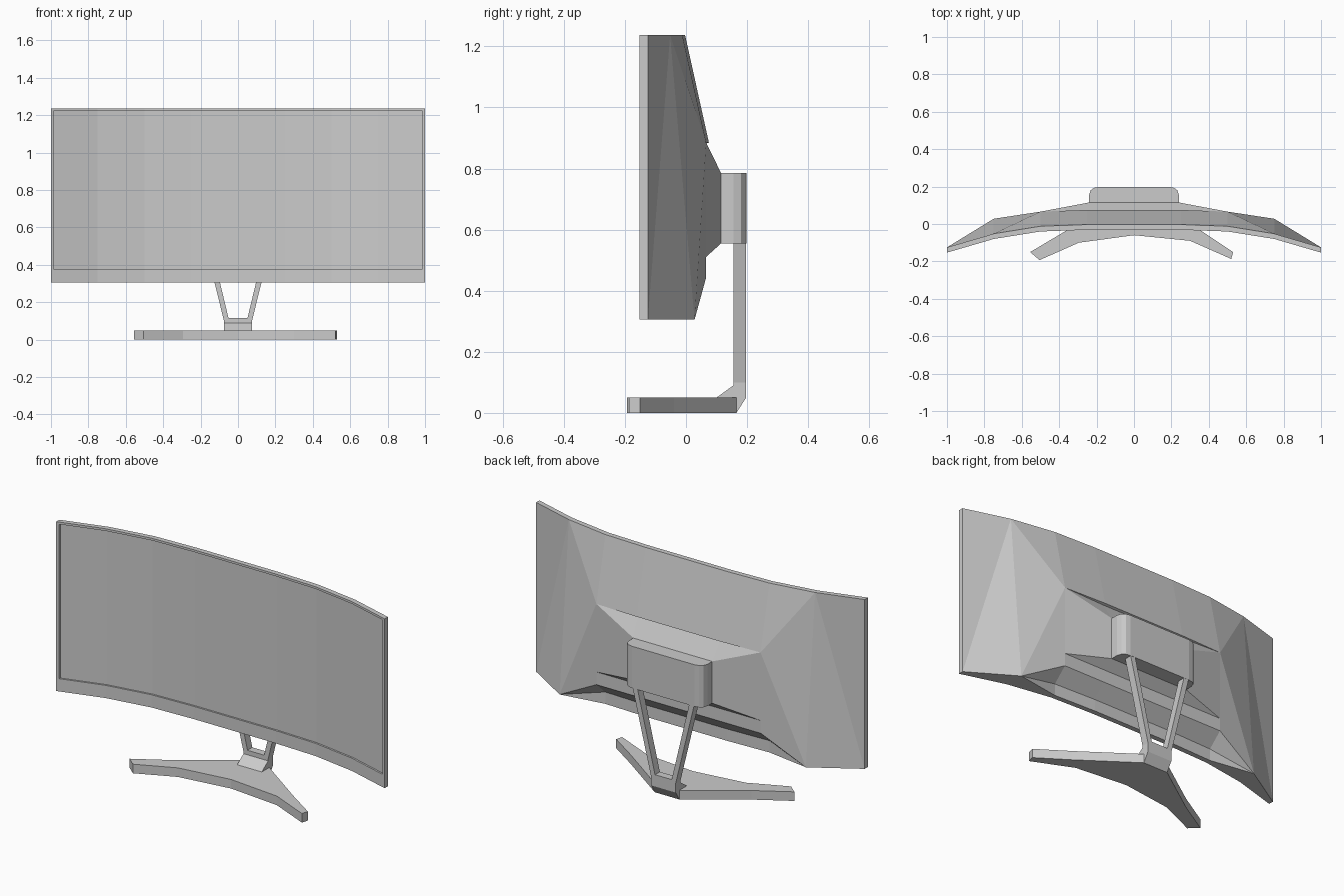
import bpy, bmesh

cube = bpy.data.objects.get("Cube")
if cube:
    bpy.data.objects.remove(cube)

grey = bpy.data.materials.new("plain grey")
grey.use_nodes = True
colour = (0.6, 0.6, 0.6, 1)
grey.diffuse_color = colour
grey.node_tree.nodes["Principled BSDF"].inputs["Base Color"].default_value = colour


def build(name, faces, mirror=False):
    """Make an object from faces given as lists of points, optionally mirrored in x."""
    if mirror:
        faces = faces + [[(-x, y, z) for x, y, z in reversed(f)] for f in faces]
    bm = bmesh.new()
    for f in faces:
        bm.faces.new([bm.verts.new(p) for p in f])
    bmesh.ops.remove_doubles(bm, verts=bm.verts, dist=1e-4)
    bmesh.ops.recalc_face_normals(bm, faces=bm.faces)
    mesh = bpy.data.meshes.new(name)
    bm.to_mesh(mesh)
    bm.free()
    mesh.materials.append(grey)
    obj = bpy.data.objects.new(name, mesh)
    bpy.context.collection.objects.link(obj)
    return obj


def strip(a, b):
    """Quads between two rows of points."""
    return [[a[i], a[i + 1], b[i + 1], b[i]] for i in range(len(a) - 1)]


def prism(name, low, high, mirror=False):
    """Solid between two matching outlines."""
    return build(name, [low, high] + strip(low + low[:1], high + high[:1]), mirror)


# Curve of the panel, seen from above (right half)
XS = [0, 0.25, 0.5, 0.75, 1]
BACK = [-0.003, -0.003, -0.012, -0.052, -0.125]
DEPTH = 0.028
BOTTOM, TOP = 0.305, 1.237


def back(x):
    i = min(int(x * 4), 3)
    return BACK[i] + (BACK[i + 1] - BACK[i]) * (x - XS[i]) * 4


def row(xs, z, offset=0):
    return [(x, back(x) + offset, z) for x in xs]


# Curved panel with a recessed screen inside a thin bezel
EDGE, LOW, HIGH, INSET = 0.985, 0.375, 1.225, 0.01 - DEPTH
inner = XS[:4] + [EDGE]
outer = inner + [1]
front = {z: row(outer, z, -DEPTH) for z in (BOTTOM, LOW, HIGH, TOP)}
panel = strip(front[BOTTOM], front[LOW]) + strip(front[HIGH], front[TOP])
panel += strip(front[LOW][-2:], front[HIGH][-2:])
panel += strip(row(inner, LOW, INSET), row(inner, HIGH, INSET))
for z in (LOW, HIGH):
    panel += strip(front[z][:-1], row(inner, z, INSET))
panel += strip([front[LOW][-2], front[HIGH][-2]],
               [row([EDGE], z, INSET)[0] for z in (LOW, HIGH)])
for z in (BOTTOM, TOP):
    panel += strip(front[z], row(outer, z))
panel += strip([front[z][-1] for z in front], [row([1], z)[0] for z in front])
panel += strip(row(outer, BOTTOM), row(outer, TOP))
build("screen_panel", panel, True)

# Faceted rear shell
T = row(XS, TOP)
B = row(XS, BOTTOM)
P = row(XS[:3], 0.37)
lip = [(0, 0.075, 0.885), (0.25, 0.075, 0.885), (0.5, 0.066, 0.885)]
under = [(0, 0.062, 0.88), (0.25, 0.062, 0.88)]
hub_top = [(0, 0.115, 0.785), (0.24, 0.115, 0.785)]
hub_low = [(0, 0.115, 0.555), (0.24, 0.115, 0.555)]
ledge_top = [(x, 0.065, 0.51) for x in XS[:3]]
ledge_low = [(x, 0.065, 0.44) for x in XS[:3]]
wing = (0.75, 0.028, BOTTOM)
corner = lip[2]

shell = strip(T[:3], lip) + strip(lip[:2], under) + strip(under, hub_top)
shell += strip(hub_top, hub_low) + strip(hub_low, ledge_top[:2])
shell += strip(ledge_top, ledge_low) + strip(ledge_low, P) + strip(P, B[:3])
shell += [
    [T[2], T[3], corner], [lip[1], corner, under[1]], [under[1], corner, hub_top[1]],
    [corner, ledge_top[2], hub_low[1], hub_top[1]],
    [hub_low[1], ledge_top[2], ledge_top[1]],
    [T[3], wing, corner], [corner, wing, ledge_low[2], ledge_top[2]],
    [T[3], T[4], B[4]], [T[3], B[4], wing],
    [ledge_low[2], wing, P[2]], [P[2], wing, B[2]],
    [wing, B[3], B[2]], [wing, B[4], B[3]],
]
shell += strip(T, B)
build("rear_shell", shell, True)

# Mount box with rounded rear corners
half = [(0.24, 0.11), (0.24, 0.155), (0.232, 0.18), (0.215, 0.193), (0.19, 0.198)]
plan = half + [(-x, y) for x, y in reversed(half)]
prism("mount_box", [(x, y, 0.555) for x, y in plan], [(x, y, 0.785) for x, y in plan])

# Two splayed stand arms
arm = [(0.047, 0.1), (0.075, 0.1), (0.19, 0.57), (0.16, 0.57)]
prism("stand_arms", [(x, 0.155, z) for x, z in arm], [(x, 0.197, z) for x, z in arm], True)

# Neck block joining the arms to the base
neck = [(0.165, 0), (0.197, 0.05), (0.197, 0.115), (0.155, 0.115), (0.155, 0.09),
        (0.1, 0.05), (0.1, 0)]
prism("stand_neck", [(-0.075, y, z) for y, z in neck], [(0.075, y, z) for y, z in neck])

# Swept base with two feet
base = [(-0.555, -0.15), (-0.505, -0.193), (-0.295, -0.1), (0, -0.06), (0.3, -0.09),
        (0.52, -0.187), (0.53, -0.15), (0.365, -0.04), (0.075, 0.165), (-0.075, 0.165),
        (-0.37, -0.04)]
prism("stand_base", [(x, y, 0) for x, y in base], [(x, y, 0.05) for x, y in base])
